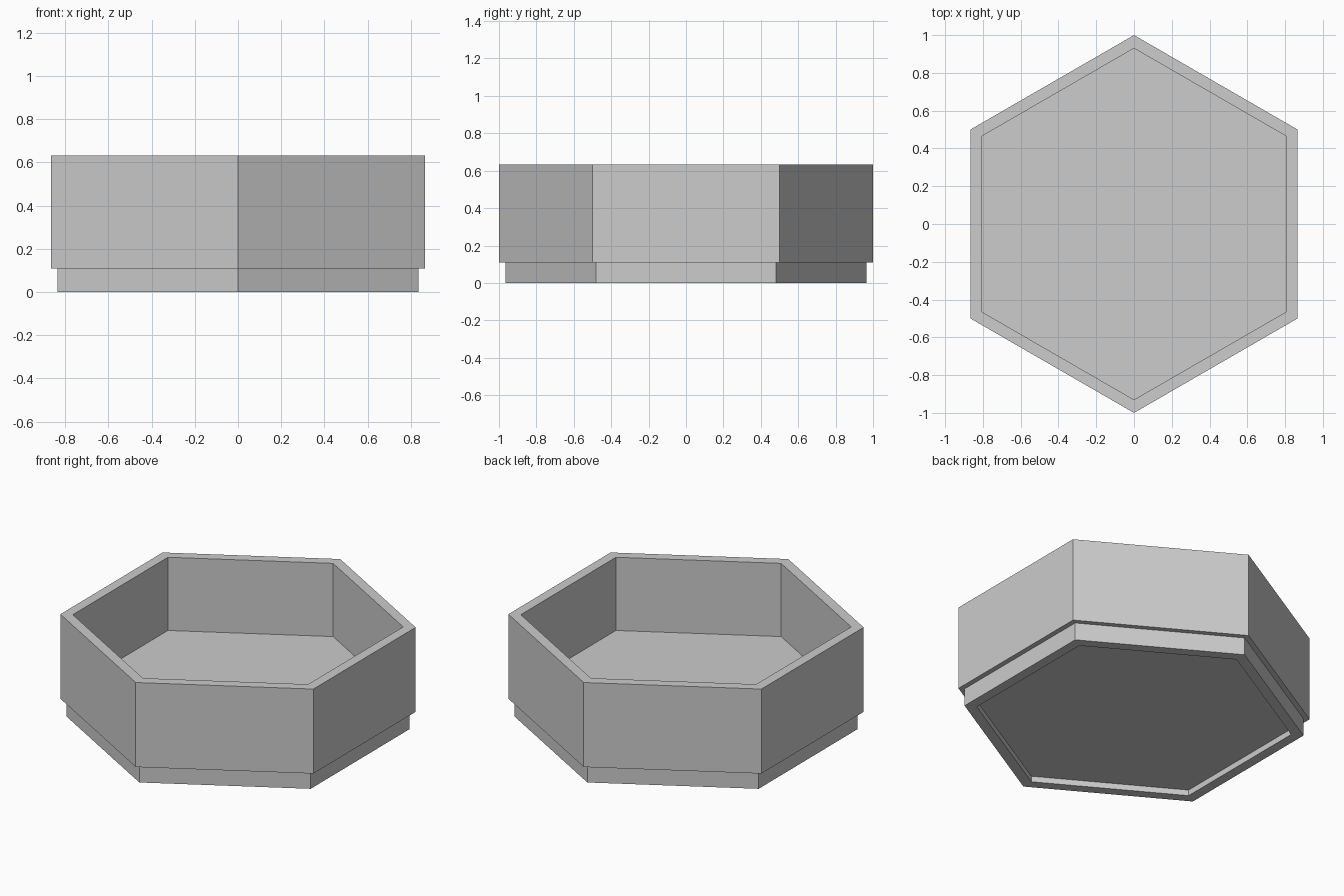
import bpy, bmesh, math

if "Cube" in bpy.data.objects:
    bpy.data.objects.remove(bpy.data.objects["Cube"])

grey = bpy.data.materials.new("light grey")
grey.diffuse_color = (0.604, 0.604, 0.604, 1.0)
grey.use_nodes = True
grey.node_tree.nodes["Principled BSDF"].inputs["Base Color"].default_value = grey.diffuse_color

RADIUS, WALL = 1.0, 0.07           # outer corner radius and wall thickness
FOOT_RADIUS = RADIUS - WALL / 2    # stacking foot is stepped in
HEIGHT, FOOT, FLOOR, RECESS = 0.632, 0.109, 0.179, 0.036

# Half section as (corner radius, height), from underside to inner floor
profile = [
    (FOOT_RADIUS - WALL, RECESS),  # recessed underside
    (FOOT_RADIUS - WALL, 0),
    (FOOT_RADIUS, 0),              # foot
    (FOOT_RADIUS, FOOT),
    (RADIUS, FOOT),                # outer wall
    (RADIUS, HEIGHT),
    (RADIUS - WALL, HEIGHT),       # rim and inner wall
    (RADIUS - WALL, FLOOR),
]


def hex_ring(bm, r, z):
    angles = [math.pi / 2 + i * math.pi / 3 for i in range(6)]
    return [bm.verts.new((r * math.cos(a), r * math.sin(a), z)) for a in angles]


# Sweep the section around six sides and close both ends
bm = bmesh.new()
rings = [hex_ring(bm, r, z) for r, z in profile]
for low, high in zip(rings, rings[1:]):
    for i in range(6):
        j = (i + 1) % 6
        bm.faces.new((low[i], low[j], high[j], high[i]))
bm.faces.new(rings[0][::-1])
bm.faces.new(rings[-1])
bmesh.ops.recalc_face_normals(bm, faces=bm.faces)

mesh = bpy.data.meshes.new("hexagonal_tray")
bm.to_mesh(mesh)
bm.free()
mesh.materials.append(grey)
tray = bpy.data.objects.new("hexagonal_tray", mesh)
bpy.context.collection.objects.link(tray)
